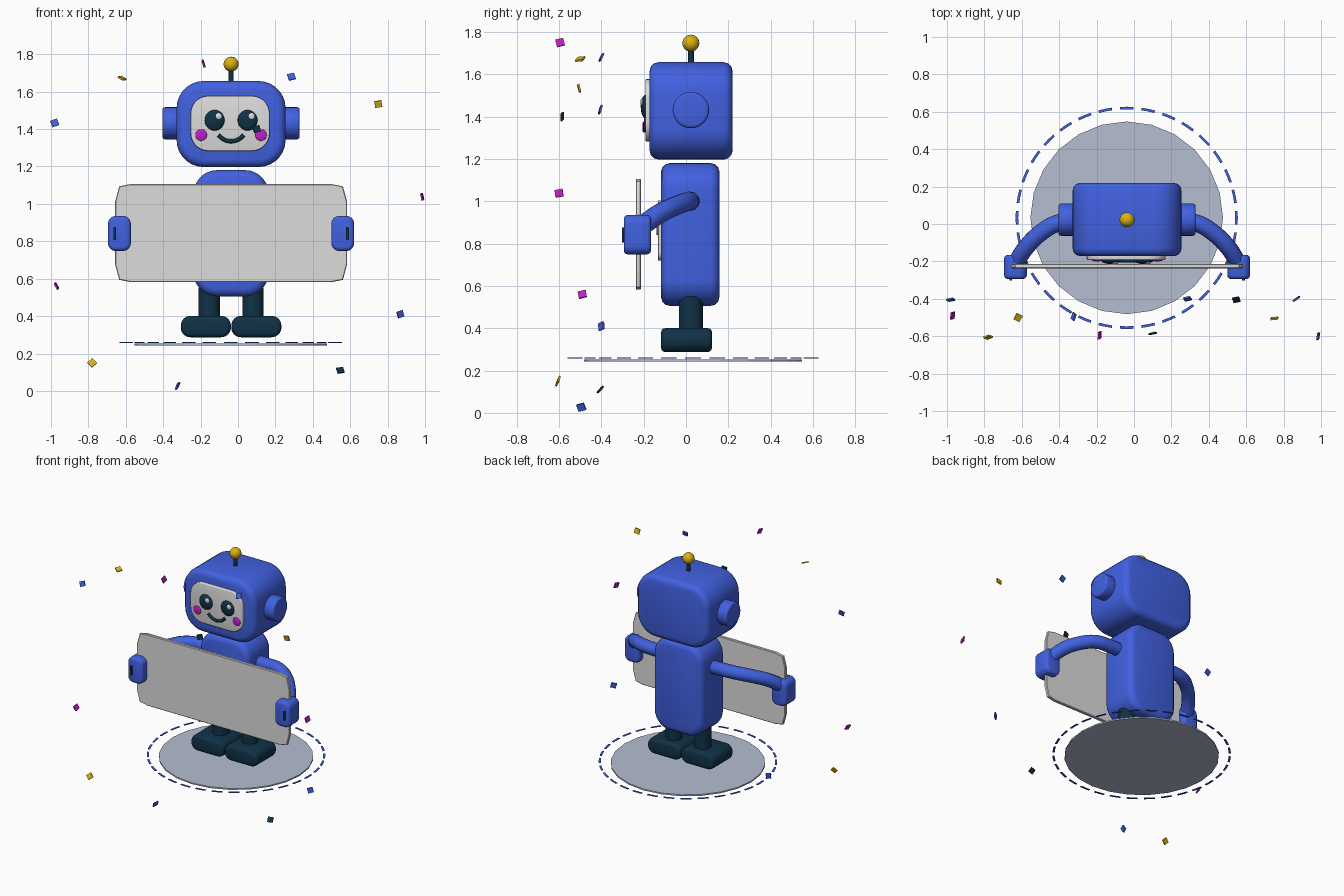
import bpy, bmesh, math
from mathutils import Vector, Matrix

if "Cube" in bpy.data.objects:
    bpy.data.objects.remove(bpy.data.objects["Cube"])

CX, CY = -0.037, 0.023   # middle of the robot


def material(name, rgb):
    m = bpy.data.materials.new(name)
    m.diffuse_color = (*rgb, 1)
    m.use_nodes = True
    m.node_tree.nodes["Principled BSDF"].inputs["Base Color"].default_value = m.diffuse_color
    return m


BLUE = material("blue", (0.053, 0.12, 0.753))
DARK = material("dark_teal", (0.005, 0.032, 0.062))
LIGHT = material("light_grey", (0.72, 0.72, 0.72))
YELLOW = material("yellow", (0.70, 0.45, 0.006))
PINK = material("magenta", (0.51, 0.014, 0.56))
FLOOR = material("pale_blue_grey", (0.46, 0.52, 0.65))


def finish(ob, name, mat, angle=40):
    ob.name = name
    ob.data.materials.clear()
    ob.data.materials.append(mat)
    if angle:
        bpy.ops.object.select_all(action='DESELECT')
        bpy.context.view_layer.objects.active = ob
        ob.select_set(True)
        bpy.ops.object.shade_smooth_by_angle(angle=math.radians(angle))
    return ob


def extrude_profile(name, pts, y0, y1, bevel, mat, seg=3):
    """Extrude an xz outline from y0 to y1 and round its front and back rims."""
    bm = bmesh.new()
    face = bm.faces.new([bm.verts.new((x, y0, z)) for x, z in pts])
    new = bmesh.ops.extrude_face_region(bm, geom=[face])["geom"]
    bmesh.ops.translate(bm, vec=(0, y1 - y0, 0),
                        verts=[g for g in new if isinstance(g, bmesh.types.BMVert)])
    bmesh.ops.recalc_face_normals(bm, faces=bm.faces)
    if bevel:
        rims = [e for e in bm.edges if abs(e.verts[0].co.y - e.verts[1].co.y) < 1e-6]
        bmesh.ops.bevel(bm, geom=rims, offset=bevel, segments=seg, profile=0.5,
                        affect='EDGES', clamp_overlap=True)
    me = bpy.data.meshes.new(name)
    bm.to_mesh(me)
    bm.free()
    ob = bpy.data.objects.new(name, me)
    bpy.context.collection.objects.link(ob)
    return finish(ob, name, mat)


def rounded_block(name, x, z, w, h, y0, y1, r, bevel, mat):
    pts = []
    for k, (sx, sz) in enumerate([(1, 1), (-1, 1), (-1, -1), (1, -1)]):
        for i in range(8):
            a = math.radians(90 * k + 90 * i / 7)
            pts.append((x + sx * (w / 2 - r) + r * math.cos(a),
                        z + sz * (h / 2 - r) + r * math.sin(a)))
    return extrude_profile(name, pts, y0, y1, bevel, mat)


def cylinder(name, loc, r, depth, mat, axis='Z', sides=32, bevel=0.0, angle=40):
    rot = {'Z': (0, 0, 0), 'X': (0, math.pi / 2, 0), 'Y': (math.pi / 2, 0, 0)}[axis]
    bpy.ops.mesh.primitive_cylinder_add(vertices=sides, radius=r, depth=depth,
                                        location=loc, rotation=rot)
    ob = bpy.context.object
    if bevel:
        b = ob.modifiers.new("rim", 'BEVEL')
        b.width, b.segments = bevel, 3
        bpy.ops.object.modifier_apply(modifier="rim")
    return finish(ob, name, mat, angle)


def ball(name, loc, size, mat):
    bpy.ops.mesh.primitive_uv_sphere_add(segments=24, ring_count=14, radius=1, location=loc)
    bpy.context.object.scale = size
    return finish(bpy.context.object, name, mat, 60)


def tube(name, pts, r, mat):
    cu = bpy.data.curves.new(name, 'CURVE')
    cu.dimensions = '3D'
    cu.bevel_depth, cu.bevel_resolution, cu.use_fill_caps = r, 4, True
    sp = cu.splines.new('BEZIER')
    sp.resolution_u = 6
    sp.bezier_points.add(len(pts) - 1)
    for p, co in zip(sp.bezier_points, pts):
        p.co = co
        p.handle_left_type = p.handle_right_type = 'AUTO'
    ob = bpy.data.objects.new(name, cu)
    bpy.context.collection.objects.link(ob)
    bpy.ops.object.select_all(action='DESELECT')
    bpy.context.view_layer.objects.active = ob
    ob.select_set(True)
    bpy.ops.object.convert(target='MESH')
    return finish(bpy.context.object, name, mat, 50)


# Head, face and antenna
rounded_block("head", CX, 1.427, 0.583, 0.46, -0.172, 0.22, 0.145, 0.042, BLUE)
rounded_block("face_plate", CX - 0.005, 1.43, 0.422, 0.294, -0.192, -0.16, 0.095, 0.006, LIGHT)
tube("mouth", [(CX + x, -0.195, z) for x, z in
               [(-0.068, 1.368), (-0.04, 1.345), (0, 1.335), (0.04, 1.345), (0.068, 1.368)]],
     0.011, DARK)
cylinder("antenna_stem", (CX, CY, 1.68), 0.014, 0.09, DARK, sides=16)
ball("antenna_ball", (CX, CY, 1.747), (0.04, 0.04, 0.04), YELLOW)

# Torso with chest panel and buttons
rounded_block("torso", CX, 0.843, 0.40, 0.675, -0.118, 0.158, 0.125, 0.042, BLUE)
rounded_block("chest_panel", CX, 0.862, 0.25, 0.285, -0.132, -0.11, 0.04, 0.004, LIGHT)
for x, mat, label in [(-0.06, YELLOW, "left"), (0, DARK, "middle"), (0.06, PINK, "right")]:
    cylinder("chest_button_" + label, (CX + x, -0.132, 0.86), 0.02, 0.016, mat, 'Y', 20)

# Paired parts
for s, side in [(-1, "left"), (1, "right")]:
    cylinder("ear_" + side, (CX + s * 0.322, CY, 1.431), 0.086, 0.09, BLUE, 'X', 32, 0.014)
    ball("eye_" + side, (CX + s * 0.088, -0.192, 1.447), (0.053, 0.022, 0.055), DARK)
    ball("eye_glint_" + side, (CX + s * 0.088 + 0.021, -0.208, 1.468), (0.018, 0.008, 0.018), LIGHT)
    ball("cheek_" + side, (CX + s * 0.16, -0.192, 1.368), (0.031, 0.008, 0.031), PINK)
    cylinder("leg_" + side, (CX + s * 0.117, CY, 0.45), 0.057, 0.2, DARK)
    rounded_block("foot_" + side, CX + s * 0.135, 0.344, 0.268, 0.114,
                  -0.118, 0.123, 0.052, 0.022, DARK)
    tube("arm_" + side, [(CX + s * x, y, z) for x, y, z in
                         [(0.14, 0.018, 1.0), (0.26, 0.018, 1.0), (0.37, 0.005, 0.998),
                          (0.465, -0.05, 0.978), (0.54, -0.125, 0.942), (0.59, -0.2, 0.89)]],
         0.046, BLUE)
    rounded_block("hand_" + side, CX + s * 0.597, 0.842, 0.122, 0.187,
                  -0.294, -0.165, 0.042, 0.02, BLUE)
    rounded_block("hand_slot_" + side, CX + s * 0.622, 0.841, 0.015, 0.07,
                  -0.303, -0.29, 0.006, 0, DARK)

# Blank sign with clipped corners
corner = [(0.62, 0.168), (0.598, 0.25), (0.538, 0.262)]
outline = []
for sx, sz in [(1, 1), (-1, 1), (-1, -1), (1, -1)]:
    part = [(CX + sx * x, 0.844 + sz * z) for x, z in corner]
    outline += part if sx * sz > 0 else part[::-1]
extrude_profile("sign", outline, -0.237, -0.213, 0.004, LIGHT, 1)

# Floor disc and the dashed ring around it
cylinder("floor_disc", (CX - 0.002, 0.033, 0.248), 0.515, 0.01, FLOOR, sides=24, angle=0)
bm = bmesh.new()
N = 32
for i in range(N):
    a0 = math.pi / 2 + 2 * math.pi * i / N
    grid = [[Vector((r * math.cos(a0 + t), r * math.sin(a0 + t), 0))
             for t in (-0.062, 0, 0.062)] for r in (0.58, 0.594)]
    ring = grid[0] + grid[1][::-1]
    top = bm.faces.new([bm.verts.new(v + Vector((0, 0, 0.004))) for v in ring])
    bot = bm.faces.new([bm.verts.new(v) for v in ring])
    for k in range(6):
        j = (k + 1) % 6
        bm.faces.new([top.verts[k], top.verts[j], bot.verts[j], bot.verts[k]])
bmesh.ops.recalc_face_normals(bm, faces=bm.faces)
me = bpy.data.meshes.new("dashed_ring")
bm.to_mesh(me)
bm.free()
dashes = bpy.data.objects.new("dashed_ring", me)
dashes.location = (CX - 0.002, 0.033, 0.257)
bpy.context.collection.objects.link(dashes)
finish(dashes, "dashed_ring", BLUE, 0)

# Confetti: position, facing direction, roll in degrees, colour
confetti = [
    ((-0.98, -0.405, 1.433), (0.1, -1, 0.3), 20, BLUE),
    ((-0.62, -0.50, 1.672), (0.4, -0.3, 1), 10, YELLOW),
    ((-0.184, -0.595, 1.75), (1, -0.1, 0.3), 15, PINK),
    ((0.286, -0.40, 1.68), (0.1, -1, 0.5), 15, BLUE),
    ((0.75, -0.505, 1.534), (0.1, -1, -0.25), 10, YELLOW),
    ((0.985, -0.60, 1.038), (1, -0.2, 0.2), 10, PINK),
    ((-0.97, -0.49, 0.56), (1, -0.2, 0.5), 15, PINK),
    ((0.868, -0.40, 0.41), (0.7, -1, 0.1), 15, BLUE),
    ((-0.78, -0.605, 0.15), (0.1, -1, 0.4), 40, YELLOW),
    ((-0.323, -0.495, 0.027), (1, -0.2, -0.5), 15, BLUE),
    ((0.547, -0.405, 0.11), (0.1, -1, 0.9), 10, DARK),
    ((0.10, -0.585, 1.40), (0.2, -1, 0.1), 15, DARK),
]
for i, (loc, facing, roll, mat) in enumerate(confetti, 1):
    bpy.ops.mesh.primitive_cube_add(size=1)
    ob = bpy.context.object
    turn = Vector(facing).to_track_quat('Z', 'Y').to_matrix().to_4x4()
    ob.matrix_world = (Matrix.Translation(loc) @ turn @ Matrix.Rotation(math.radians(roll), 4, 'Z')
                       @ Matrix.Diagonal((0.038, 0.036, 0.009, 1)))
    finish(ob, "confetti_%02d" % i, mat, 0)
